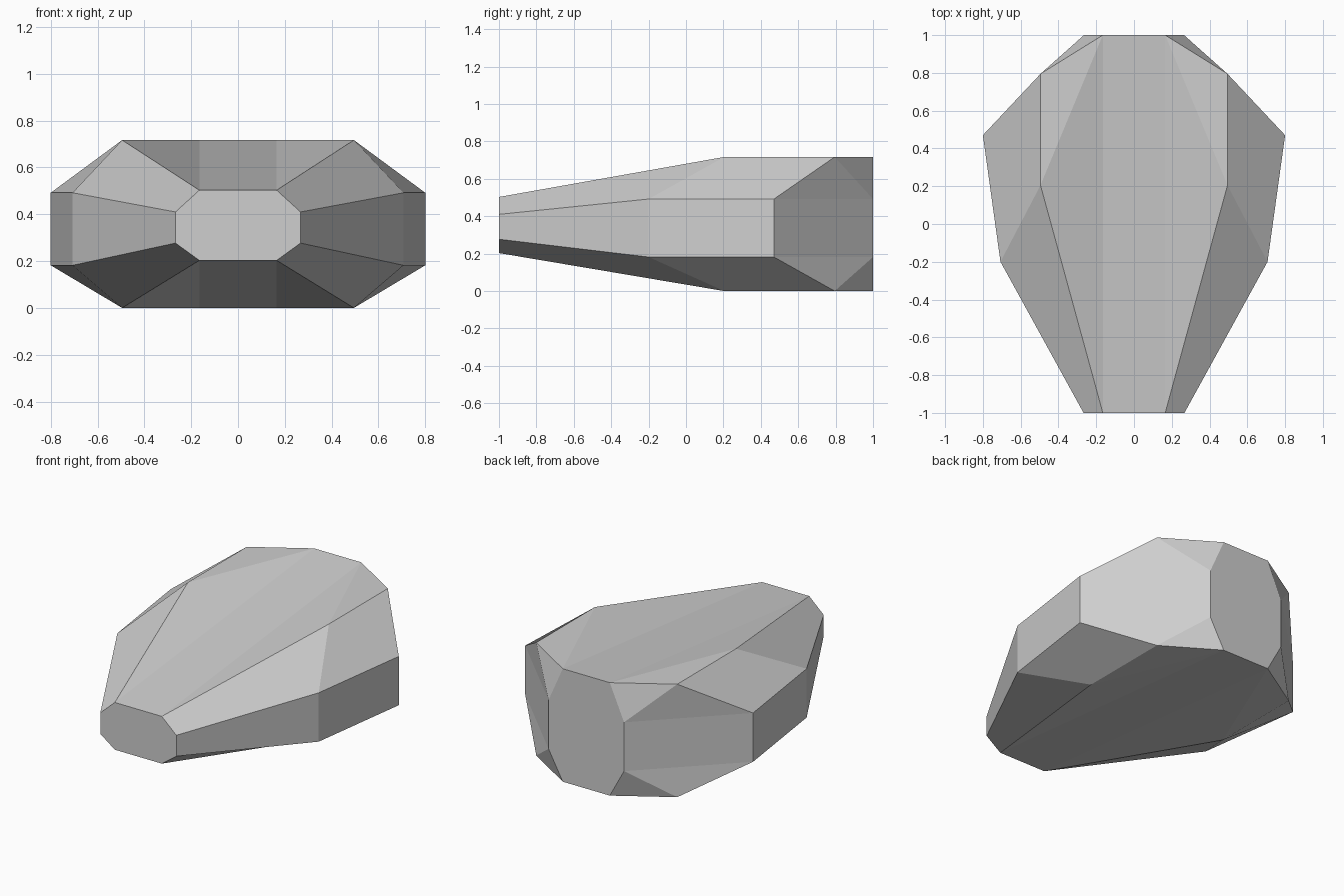
import bpy
import bmesh

cube = bpy.data.objects.get("Cube")
if cube:
    bpy.data.objects.remove(cube, do_unlink=True)

# Plain grey material
grey = bpy.data.materials.new("mid_grey")
grey.use_nodes = True
colour = (0.62, 0.62, 0.62, 1.0)
grey.diffuse_color = colour
grey.node_tree.nodes["Principled BSDF"].inputs["Base Color"].default_value = colour


def add_ring(bm, flat, side):
    """Eight-sided section: flat = x, y, top, bottom; side = x, y, high, low."""
    fx, fy, top, bottom = flat
    sx, sy, high, low = side
    half = [(fx, fy, top), (sx, sy, high), (sx, sy, low), (fx, fy, bottom)]
    other = [(-x, y, z) for x, y, z in reversed(half)]
    return [bm.verts.new(p) for p in half + other]


# Sections from nose to tail
sections = [
    ((0.165, -1.0, 0.503, 0.203), (0.267, -1.0, 0.41, 0.277)),
    ((0.495, 0.205, 0.717, 0.0), (0.707, -0.2, 0.492, 0.182)),
    ((0.495, 0.795, 0.717, 0.0), (0.8, 0.47, 0.492, 0.182)),
    ((0.165, 1.0, 0.717, 0.0), (0.265, 1.0, 0.492, 0.182)),
]
bm = bmesh.new()
rings = [add_ring(bm, *s) for s in sections]
nose, front, rear, tail = rings

# Side facets between neighbouring sections
for a, b in zip(rings, rings[1:]):
    for j in (0, 1, 2, 4, 5, 6):
        k = j + 1
        if b is not tail or j in (1, 5):
            bm.faces.new((a[j], a[k], b[k], b[j]))
        elif j in (0, 4):      # folded tail corners
            bm.faces.new((a[j], a[k], b[k]))
            bm.faces.new((a[j], b[k], b[j]))
        else:
            bm.faces.new((a[j], a[k], b[j]))
            bm.faces.new((a[k], b[k], b[j]))

# Top and bottom: a straight sloping strip with a folded wing on each side
for j, k in ((7, 0), (3, 4)):
    bm.faces.new((nose[j], nose[k], tail[k], tail[j]))
    for i in (j, k):
        bm.faces.new((nose[i], front[i], tail[i]))
        bm.faces.new((front[i], rear[i], tail[i]))

# Nose and tail caps
bm.faces.new(nose)
bm.faces.new(tail)
bmesh.ops.recalc_face_normals(bm, faces=bm.faces)

mesh = bpy.data.meshes.new("faceted_body")
bm.to_mesh(mesh)
bm.free()
mesh.materials.append(grey)
body = bpy.data.objects.new("faceted_body", mesh)
bpy.context.collection.objects.link(body)
